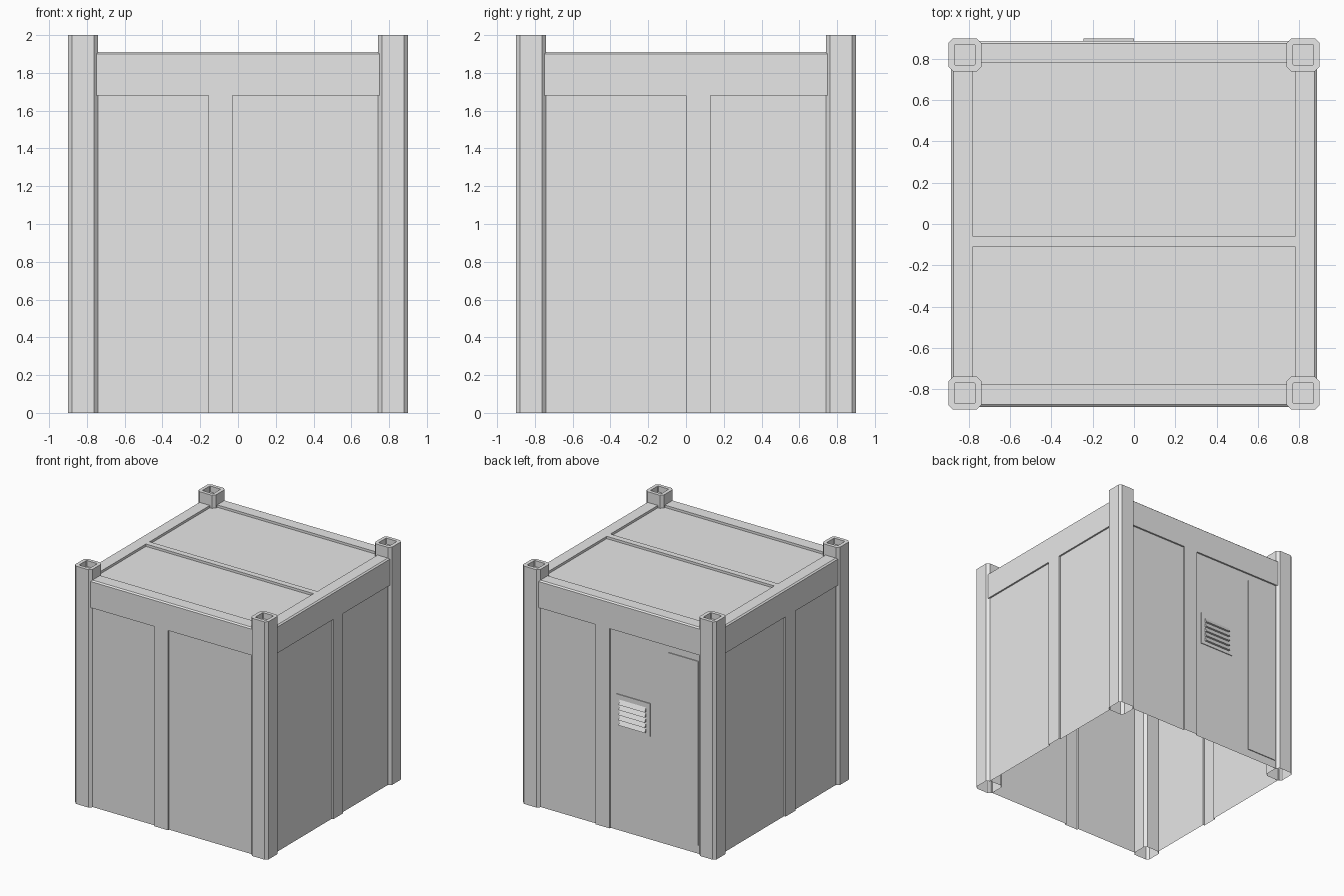
import bpy, bmesh
from math import pi
from mathutils import Matrix, Vector

old = bpy.data.objects.get("Cube")
if old:
    bpy.data.objects.remove(old)

HALF, HEIGHT, POST = 0.90, 2.0, 0.16
WALL, RIM, ROOF = 0.888, 1.90, 1.91

grey = bpy.data.materials.new("light_grey")
grey.use_nodes = True
grey.diffuse_color = (0.8, 0.8, 0.8, 1)
grey.node_tree.nodes["Principled BSDF"].inputs["Base Color"].default_value = (0.8, 0.8, 0.8, 1)


def finish(name, bm):
    mesh = bpy.data.meshes.new(name)
    bm.to_mesh(mesh)
    bm.free()
    mesh.materials.append(grey)
    obj = bpy.data.objects.new(name, mesh)
    bpy.context.collection.objects.link(obj)
    return obj


def box(name, lo, hi):
    bm = bmesh.new()
    bmesh.ops.create_cube(bm, size=1)
    lo, hi = Vector(lo), Vector(hi)
    for v in bm.verts:
        v.co = Vector([a + (b - a) * (c + 0.5) for a, b, c in zip(lo, hi, v.co)])
    return finish(name, bm)


def relief_sheet(name, us, vs, cells, depth, matrix, top_slope=0):
    """Open sheet on a u/v grid, with the given cells sunk by depth."""
    bm = bmesh.new()
    grid = [[bm.verts.new((u, v, 0)) for v in vs] for u in us]
    faces = {}
    for i in range(len(us) - 1):
        for j in range(len(vs) - 1):
            faces[i, j] = bm.faces.new((grid[i][j], grid[i + 1][j],
                                        grid[i + 1][j + 1], grid[i][j + 1]))
    for column in grid:
        column[-1].co.z -= top_slope
    for cell in cells:
        face = faces[cell]
        out = bmesh.ops.extrude_face_region(bm, geom=[face])["geom"]
        for v in out:
            if isinstance(v, bmesh.types.BMVert):
                v.co.z -= depth
        if face.is_valid:
            bmesh.ops.delete(bm, geom=[face], context="FACES_ONLY")
    # the walls stay open at the ground
    ground = [f for f in bm.faces if all(abs(v.co.y) < 1e-4 for v in f.verts)]
    bmesh.ops.delete(bm, geom=ground, context="FACES")
    bm.transform(matrix)
    return finish(name, bm)


# Corner posts: chamfered tubes with a square socket on top
def corner_post(name, sx, sy):
    bm = bmesh.new()
    bmesh.ops.create_cube(bm, size=1)
    c = HALF - POST / 2
    bm.transform(Matrix.Translation((sx * c, sy * c, HEIGHT / 2))
                 @ Matrix.Diagonal((POST, POST, HEIGHT, 1)))
    upright = [e for e in bm.edges if abs(e.verts[0].co.z - e.verts[1].co.z) > 1]
    bmesh.ops.bevel(bm, geom=upright, offset=0.022, segments=1, affect="EDGES")
    bm.normal_update()
    bottom = [f for f in bm.faces if f.normal.z < -0.9]
    bmesh.ops.delete(bm, geom=bottom, context="FACES_ONLY")
    top = [f for f in bm.faces if f.normal.z > 0.9]
    bmesh.ops.inset_region(bm, faces=top, thickness=0.032)
    out = bmesh.ops.extrude_face_region(bm, geom=top)["geom"]
    for v in out:
        if isinstance(v, bmesh.types.BMVert):
            v.co.z -= 0.05
    for f in top:
        if f.is_valid:
            bmesh.ops.delete(bm, geom=[f], context="FACES_ONLY")
    return finish(name, bm)


for sx, side in ((1, "left"), (-1, "right")):
    for sy, end in ((-1, "front"), (1, "back")):
        corner_post(f"{end}_{side}_post", sx, sy)

# Walls: header and upright strip standing proud of two panels
strips = {"front_wall": (-0.155, -0.03), "left_wall": (0.0, 0.13),
          "back_wall": (-0.22, -0.09), "right_wall": (0.055, 0.185)}
for turn, (name, (a, b)) in enumerate(strips.items()):
    matrix = (Matrix.Rotation(turn * pi / 2, 4, "Z") @ Matrix.Translation((0, -WALL, 0))
              @ Matrix.Rotation(pi / 2, 4, "X"))
    relief_sheet(name, (-0.75, a, b, 0.75), (0, 1.68, RIM, ROOF),
                 [(0, 0), (2, 0)], 0.014, matrix, top_slope=0.012)

# Roof: rim and cross beam around two sunken panels
edge = WALL - 0.012
relief_sheet("roof", (-edge, -0.78, 0.78, edge), (-edge, -0.775, -0.11, -0.06, 0.78, edge),
             [(1, 1), (1, 3)], 0.02, Matrix.Translation((0, 0, ROOF)))

# Back wall fittings: tall cover plate and vent
panel = WALL - 0.014
box("cover_plate", (-0.73, panel - 0.002, 0.07), (-0.45, panel + 0.007, 1.62))
box("vent_plate", (-0.28, panel - 0.002, 0.865), (0.035, panel + 0.007, 1.145))

# Vent slats: wedges sloping outwards and down
bm = bmesh.new()
count, low, high = 5, 0.895, 1.11
pitch = (high - low) / count
for k in range(count):
    z = low + k * pitch
    ends = [[bm.verts.new((x, y, h)) for y, h in
             ((panel + 0.005, z), (0.899, z), (panel + 0.007, z + pitch * 0.85))]
            for x in (-0.245, 0.0)]
    bm.faces.new(ends[0])
    bm.faces.new(ends[1][::-1])
    for i in range(3):
        j = (i + 1) % 3
        bm.faces.new((ends[0][j], ends[0][i], ends[1][i], ends[1][j]))
bmesh.ops.recalc_face_normals(bm, faces=bm.faces)
finish("vent_slats", bm)
